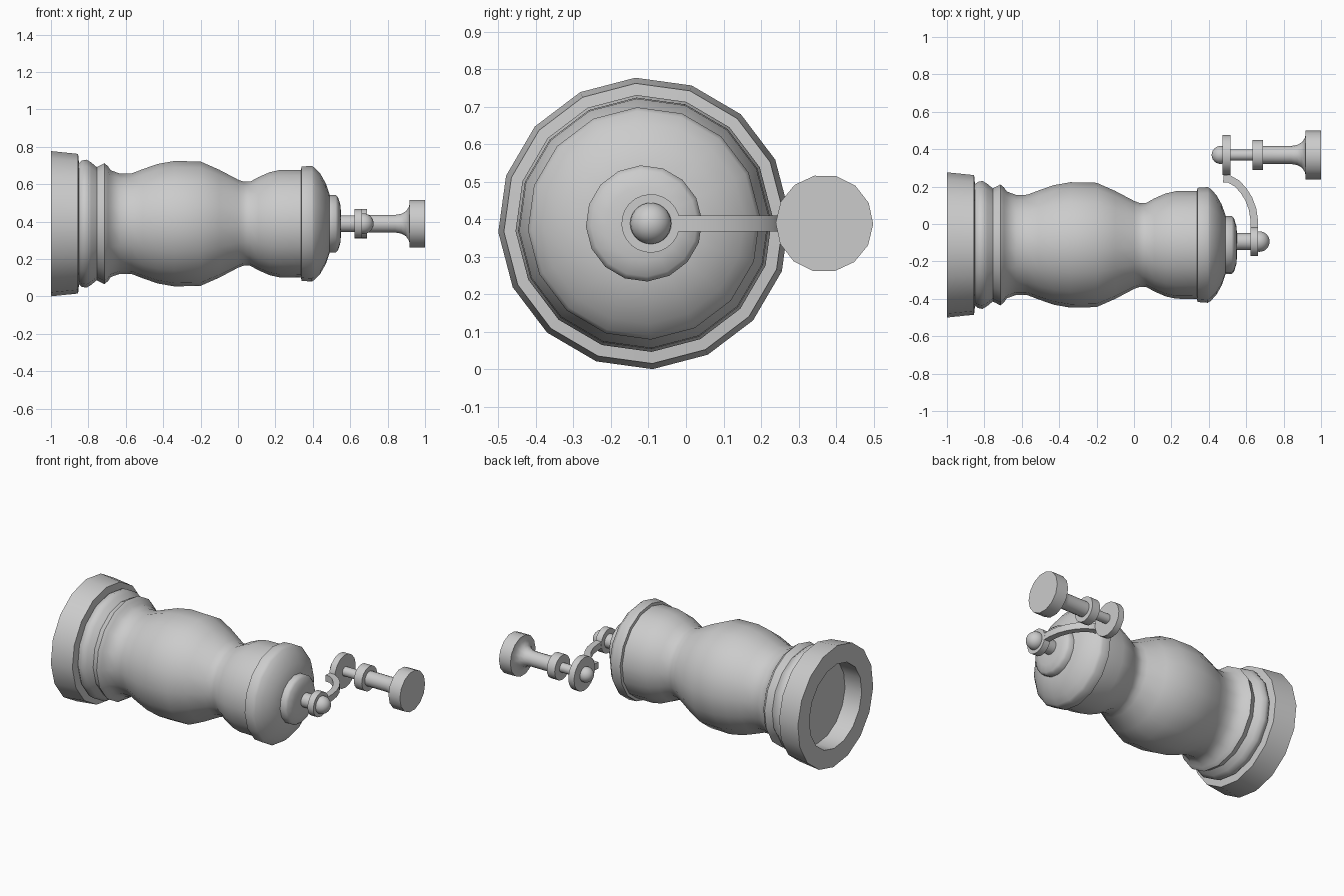
import bpy, bmesh, math
from mathutils import Vector

if "Cube" in bpy.data.objects:
    bpy.data.objects.remove(bpy.data.objects["Cube"])

ZC = 0.389            # height of every turned axis
BODY_Y, PIN_Y, GRIP_Y = -0.112, -0.094, 0.369


def finish(name, bm, angle=35):
    bmesh.ops.remove_doubles(bm, verts=bm.verts, dist=1e-5)
    bmesh.ops.recalc_face_normals(bm, faces=bm.faces)
    me = bpy.data.meshes.new(name)
    bm.to_mesh(me)
    bm.free()
    ob = bpy.data.objects.new(name, me)
    bpy.context.collection.objects.link(ob)
    bpy.ops.object.select_all(action='DESELECT')
    ob.select_set(True)
    bpy.context.view_layer.objects.active = ob
    bpy.ops.object.shade_smooth_by_angle(angle=math.radians(angle))
    return ob


def turned(name, profile, y, sides=16, turn=3.4, angle=35):
    """Revolve (x, radius) points around an axis parallel to x."""
    bm = bmesh.new()
    rings = []
    for x, r in profile:
        ring = []
        for i in range(sides):
            a = math.radians(90 + turn) + i * math.tau / sides
            ring.append(bm.verts.new((x, y + r * math.cos(a), ZC + r * math.sin(a))))
        rings.append(ring)
    for a, b in zip(rings, rings[1:]):
        for i in range(sides):
            j = (i + 1) % sides
            bm.faces.new((a[i], a[j], b[j], b[i]))
    bm.faces.new(rings[0])
    bm.faces.new(rings[-1])
    return finish(name, bm, angle)


def ball(name, x, y, r):
    bm = bmesh.new()
    bmesh.ops.create_uvsphere(bm, u_segments=24, v_segments=14, radius=r)
    bmesh.ops.translate(bm, verts=bm.verts, vec=(x, y, ZC))
    return finish(name, bm, 60)


# Body: recessed base, stacked mouldings, bulge and waist
turned("mill_body", [
    (-0.88, 0.27), (-1.0, 0.27), (-1.0, 0.389), (-0.855, 0.374), (-0.85, 0.325),
    (-0.835, 0.338), (-0.81, 0.343), (-0.785, 0.328), (-0.755, 0.303), (-0.735, 0.313),
    (-0.715, 0.324), (-0.695, 0.308), (-0.68, 0.286), (-0.63, 0.268), (-0.57, 0.269),
    (-0.51, 0.292), (-0.43, 0.32), (-0.34, 0.336), (-0.20, 0.333), (-0.10, 0.289),
    (0.0, 0.236), (0.03, 0.225), (0.065, 0.225), (0.11, 0.25), (0.17, 0.276),
    (0.225, 0.288), (0.345, 0.289)], BODY_Y, angle=50)

# Domed cap and its top collar
turned("cap", [(0.335, 0.28), (0.34, 0.306), (0.395, 0.31), (0.41, 0.30), (0.44, 0.268),
               (0.47, 0.215), (0.492, 0.15)], BODY_Y, angle=40)
turned("cap_collar", [(0.485, 0.155), (0.522, 0.155), (0.535, 0.142), (0.548, 0.10),
                      (0.551, 0.05)], BODY_Y, angle=45)

# Spindle with washer and rounded nut
turned("spindle", [(0.54, 0.045), (0.68, 0.045)], PIN_Y, 24)
turned("spindle_washer", [(0.622, 0.078), (0.664, 0.078)], PIN_Y, 24)
ball("spindle_nut", 0.67, PIN_Y, 0.055)

# Curved crank arm, square in section
path = [Vector(p) for p in ((0.478, 0.243), (0.51, 0.24), (0.55, 0.217), (0.585, 0.18),
                            (0.613, 0.135), (0.634, 0.08), (0.643, 0.02), (0.643, -0.04))]
bm = bmesh.new()
rings = []
for i, p in enumerate(path):
    d = (path[min(i + 1, len(path) - 1)] - path[max(i - 1, 0)]).normalized()
    n = Vector((-d.y, d.x)) * 0.02
    rings.append([bm.verts.new((p.x + s * n.x, p.y + s * n.y, ZC + h))
                  for s, h in ((-1, -0.021), (1, -0.021), (1, 0.021), (-1, 0.021))])
for a, b in zip(rings, rings[1:]):
    for i in range(4):
        j = (i + 1) % 4
        bm.faces.new((a[i], a[j], b[j], b[i]))
bm.faces.new(rings[0])
bm.faces.new(rings[-1])
finish("crank_arm", bm)

# Handle: end nut, eye disc, shaft, washer and flared grip
ball("handle_nut", 0.463, GRIP_Y, 0.048)
turned("handle_eye", [(0.474, 0.108), (0.515, 0.108)], GRIP_Y, 16)
turned("handle_shaft", [(0.46, 0.03), (0.65, 0.03)], GRIP_Y, 16)
turned("handle_washer", [(0.633, 0.08), (0.69, 0.08)], GRIP_Y, 16)
turned("handle_grip", [(0.68, 0.048), (0.84, 0.048), (0.873, 0.054), (0.898, 0.068),
                       (0.915, 0.094), (0.918, 0.13), (1.0, 0.13)], GRIP_Y, 14, 12.0)
